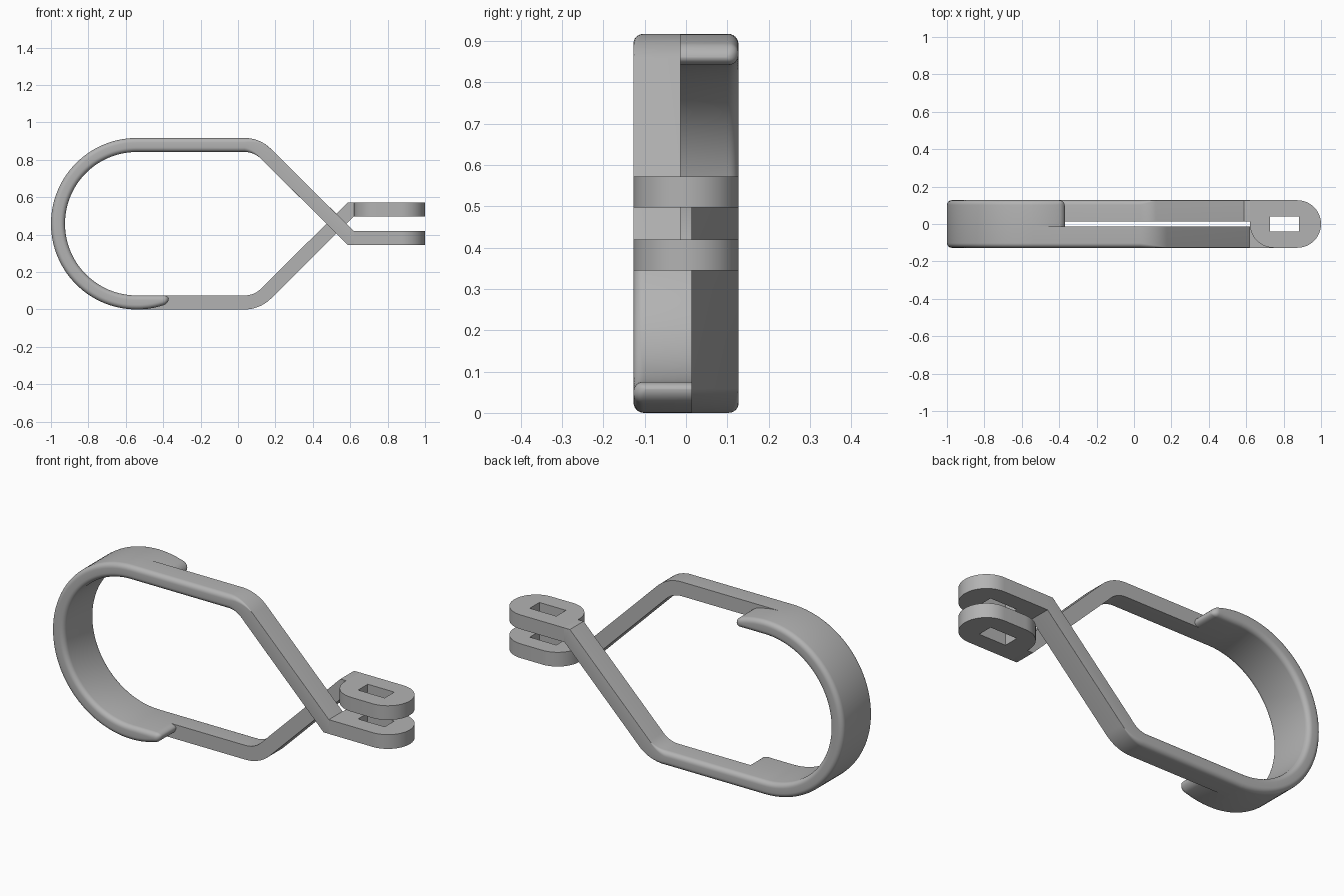
import bpy, bmesh, math
from mathutils import Vector

cube = bpy.data.objects.get("Cube")
if cube:
    bpy.data.objects.remove(cube, do_unlink=True)

H = 0.917            # overall height
R = H / 2            # outer radius of the band
T = 0.075            # strap thickness
W = 0.127            # half width of the band
GAP = 0.013          # half gap between the two arms
CX = R - 1           # centre of the band arc
FILLET = 0.025

steel = bpy.data.materials.new("grey_steel")
steel.use_nodes = True
grey = (0.45, 0.45, 0.45, 1)
steel.diffuse_color = grey
steel.node_tree.nodes["Principled BSDF"].inputs["Base Color"].default_value = grey


def turn(p):
    """Half turn about the long axis of the clamp."""
    return Vector((p[0], -p[1], H - p[2]))


def finish(name, bm, turned):
    if turned:
        for v in bm.verts:
            v.co = turn(v.co)
    bmesh.ops.recalc_face_normals(bm, faces=bm.faces)
    mesh = bpy.data.meshes.new(name)
    bm.to_mesh(mesh)
    bm.free()
    mesh.materials.append(steel)
    obj = bpy.data.objects.new(name, mesh)
    bpy.context.collection.objects.link(obj)
    bpy.ops.object.select_all(action='DESELECT')
    obj.select_set(True)
    bpy.context.view_layer.objects.active = obj
    bpy.ops.object.shade_smooth_by_angle(angle=math.radians(32))


def section(inner, outer, ya, yb, ra, rb):
    """Rounded strap section; ra and rb round the edges at ya and yb."""
    inner, outer = Vector(inner), Vector(outer)
    thick = (outer - inner).length
    s = 1 if yb > ya else -1
    width = abs(yb - ya)
    corners = [(0, 0, ra, 180), (width, 0, rb, 270),
               (width, thick, rb, 0), (0, thick, ra, 90)]
    ring = []
    for cy, cu, r, start in corners:
        oy = cy + (r if cy == 0 else -r)
        ou = cu + (r if cu == 0 else -r)
        for k in range(7 if r else 1):
            a = math.radians(start + 15 * k)
            y, u = oy + r * math.cos(a), ou + r * math.sin(a)
            p = inner.lerp(outer, u / thick)
            ring.append((p.x, ya + s * y, p.y))
    return ring


def loft(name, rings, turned=False):
    bm = bmesh.new()
    loops = [[bm.verts.new(p) for p in ring] for ring in rings]
    n = len(loops[0])
    for a, b in zip(loops, loops[1:]):
        for i in range(n):
            j = (i + 1) % n
            bm.faces.new((a[i], a[j], b[j], b[i]))
    bm.faces.new(loops[0])
    bm.faces.new(loops[-1])
    finish(name, bm, turned)


# Wide half-round band
rings = []
for i in range(57):
    a = math.pi * (0.5 + i / 56)
    c, s = math.cos(a), math.sin(a)
    rings.append(section((CX + (R - T) * c, R + (R - T) * s),
                         (CX + R * c, R + R * s), -W, W, FILLET, FILLET))
loft("band", rings)

# Narrow arm: straight, bent down, then diagonal to the tab
tan8 = math.tan(math.pi / 8)
TAB_X = 0.62
bend_r, bend_x = 0.2, 0.035
arm = [((CX, H - T), (CX, H), FILLET)]
for i in range(13):
    a = math.radians(90 - 45 * i / 12)
    c, s = math.cos(a), math.sin(a)
    oz = H - bend_r
    ri = bend_r - T
    arm.append(((bend_x + ri * c, oz + ri * s),
                (bend_x + bend_r * c, oz + bend_r * s),
                max(0.0005, FILLET * (1 - i / 12))))
low = 0.345
arm.append(((TAB_X - 0.002 - T * tan8, low), (TAB_X - 0.002, low + T), 0.0005))
arm.append(((TAB_X, low), (TAB_X, low + T), 0.0005))
arm_rings = [section(p, q, -GAP, -W, 0, r) for p, q, r in arm]

# Short rounded tongue beside the arm, its outer side following the band arc
TIP, ROUND = -0.37, 0.03
xs = [CX + (TIP - ROUND - CX) * i / 10 for i in range(11)]
xs += [TIP - ROUND + ROUND * math.sin(math.pi / 2 * k / 8) for k in range(1, 9)]
tongue_rings = []
for x in xs:
    d = max(0, (x - TIP + ROUND) / ROUND)
    cut = ROUND * (1 - math.sqrt(max(0, 1 - d * d)))
    outer = R + math.sqrt(R * R - (x - CX) ** 2) - cut * 0.8
    inner = H - T + cut * 0.6
    r = min(FILLET, (outer - inner) * 0.45)
    tongue_rings.append(section((x, inner), (x, outer), -GAP, W - cut, 0, r))


def tab(name, turned):
    """Round-ended tab with a rectangular slot."""
    bm = bmesh.new()
    right, left = 1 - W, TAB_X + W
    outline = [(TAB_X, -W)]
    for i in range(33):
        a = math.pi * (i / 32 - 0.5)
        outline.append((right + W * math.cos(a), W * math.sin(a)))
    for i in range(17):
        a = math.pi / 2 * (1 + i / 16)
        outline.append((left + W * math.cos(a), W * math.sin(a)))
    slot = [(0.727, -0.04), (0.882, -0.04), (0.882, 0.04), (0.727, 0.04)]
    edges = []
    for loop in (outline, slot):
        vs = [bm.verts.new((x, y, low)) for x, y in loop]
        edges += [bm.edges.new((vs[i - 1], vs[i])) for i in range(len(vs))]
    bmesh.ops.triangle_fill(bm, edges=edges, use_beauty=True)
    res = bmesh.ops.extrude_face_region(bm, geom=bm.faces[:], use_keep_orig=True)
    top = [g for g in res["geom"] if isinstance(g, bmesh.types.BMVert)]
    bmesh.ops.translate(bm, verts=top, vec=(0, 0, T))
    finish(name, bm, turned)


# Both halves are the same, one given a half turn
for turned, front, side in ((False, "front", "lower"), (True, "back", "upper")):
    loft(front + "_arm", arm_rings, turned)
    loft(("back" if not turned else "front") + "_tongue", tongue_rings, turned)
    tab(side + "_tab", turned)
